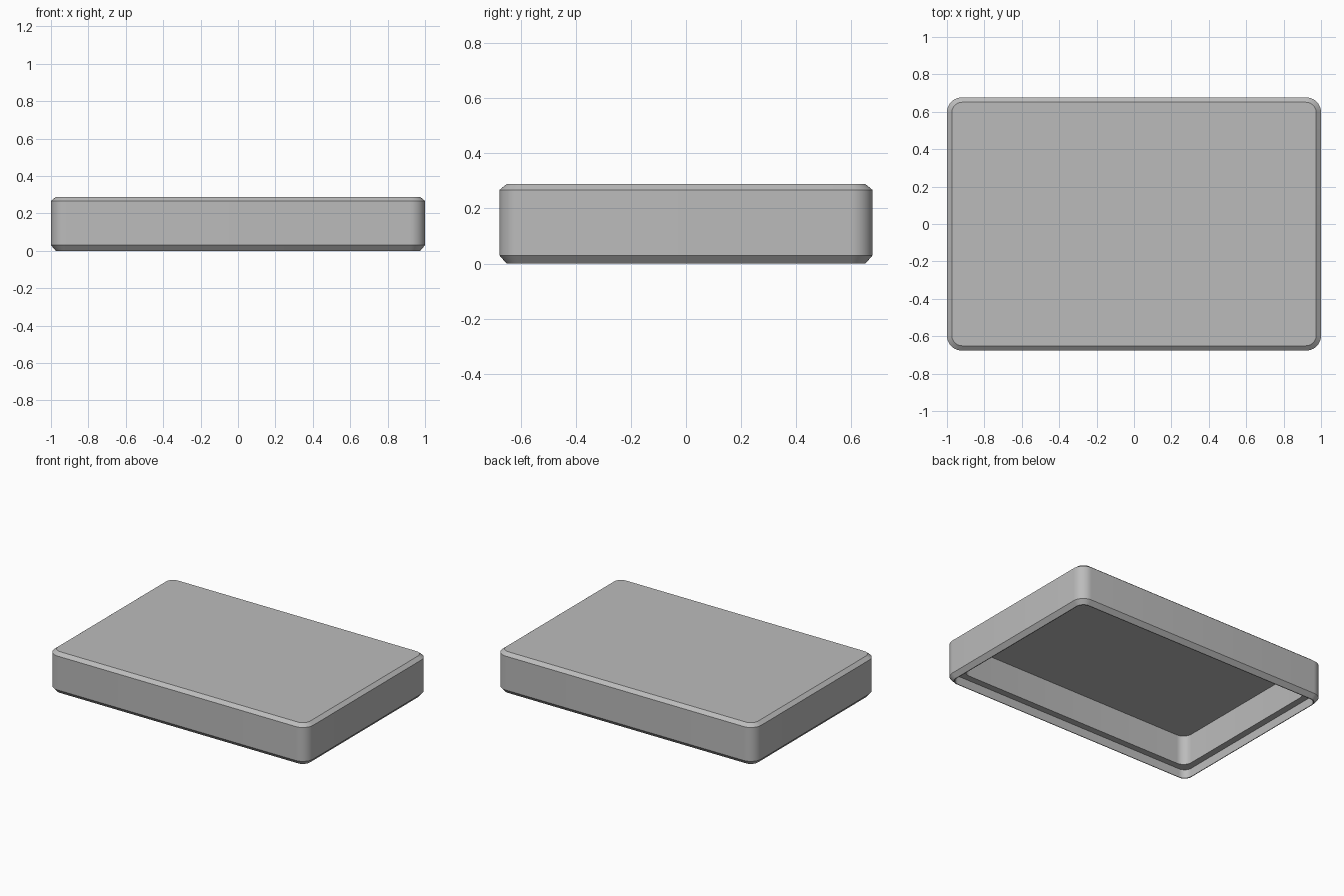
import bpy
import bmesh
from math import cos, sin, pi

HALF_X, HALF_Y = 1.0, 0.677
ARC_STEPS = 10

# Cross-section from top to inside ceiling: (inset, height, corner radius)
PROFILE = [
    (0.026, 0.288, 0.055),   # top panel edge
    (0.0, 0.267, 0.08),      # upper chamfer
    (0.0, 0.03, 0.08),       # outer wall
    (0.026, 0.0, 0.055),     # lower chamfer
    (0.031, 0.0, 0.055),     # rim
    (0.031, 0.06, 0.055),    # lip inside
    (0.077, 0.06, 0.065),    # ledge
    (0.077, 0.267, 0.065),   # cavity wall
]


def rounded_loop(bm, inset, z, radius):
    """Ring of vertices around a rounded rectangle."""
    cx, cy = HALF_X - inset - radius, HALF_Y - inset - radius
    ring = []
    for corner, (sx, sy) in enumerate([(1, 1), (-1, 1), (-1, -1), (1, -1)]):
        for i in range(ARC_STEPS + 1):
            a = (corner + i / ARC_STEPS) * pi / 2
            ring.append(bm.verts.new((sx * cx + radius * cos(a),
                                      sy * cy + radius * sin(a), z)))
    return ring


if "Cube" in bpy.data.objects:
    bpy.data.objects.remove(bpy.data.objects["Cube"], do_unlink=True)

grey = bpy.data.materials.new("light_grey")
grey.use_nodes = True
colour = (0.5, 0.5, 0.5, 1)
grey.diffuse_color = colour
grey.node_tree.nodes["Principled BSDF"].inputs["Base Color"].default_value = colour

# Shell: bridge the rings, then cap the top panel and the cavity ceiling
bm = bmesh.new()
rings = [rounded_loop(bm, *p) for p in PROFILE]
for upper, lower in zip(rings, rings[1:]):
    n = len(upper)
    for i in range(n):
        j = (i + 1) % n
        bm.faces.new((upper[i], lower[i], lower[j], upper[j]))
bm.faces.new(rings[0])
bm.faces.new(rings[-1][::-1])
bmesh.ops.recalc_face_normals(bm, faces=bm.faces)

mesh = bpy.data.meshes.new("lid_shell")
bm.to_mesh(mesh)
bm.free()
mesh.materials.append(grey)
lid = bpy.data.objects.new("lid_shell", mesh)
bpy.context.collection.objects.link(lid)

# Smooth corners, crisp chamfers
bpy.ops.object.select_all(action="DESELECT")
lid.select_set(True)
bpy.context.view_layer.objects.active = lid
bpy.ops.object.shade_smooth_by_angle(angle=pi / 6)
